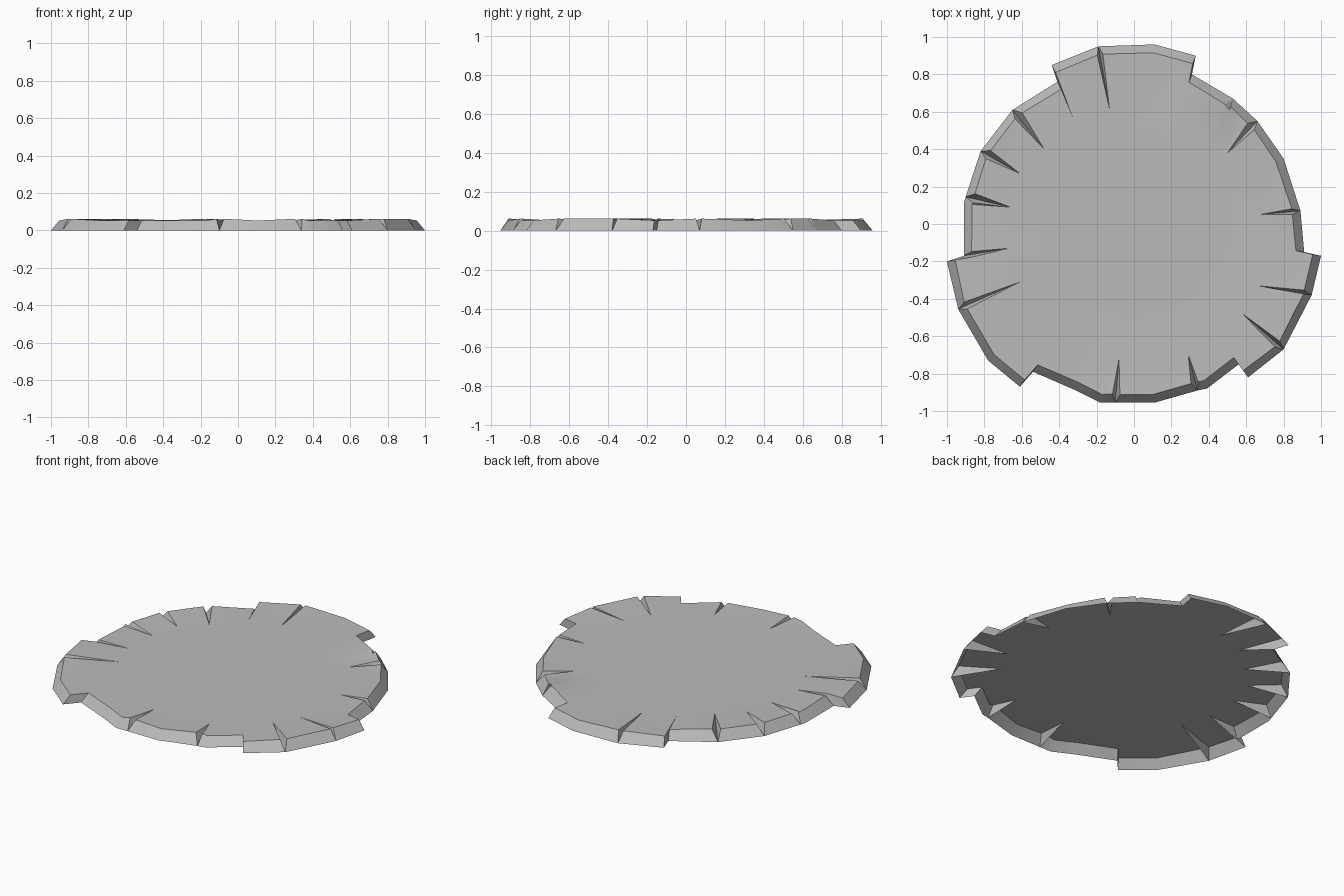
import bpy, bmesh, math
from mathutils import Vector

cube = bpy.data.objects.get("Cube")
if cube:
    bpy.data.objects.remove(cube)

grey = bpy.data.materials.new("stone grey")
grey.use_nodes = True
colour = (0.5, 0.5, 0.5, 1)
grey.diffuse_color = colour
shader = grey.node_tree.nodes["Principled BSDF"]
shader.inputs["Base Color"].default_value = colour
shader.inputs["Roughness"].default_value = 0.9

RIM_TOP, LIP_TOP, FLAT_TOP = 0.053, 0.062, 0.053
BEVEL = 0.045
bm = bmesh.new()
low, top = [], []      # matching foot and top outlines, clockwise


def add(foot, point, height):
    """One step of the outline: a foot vertex and the top vertex above it."""
    low.append(foot)
    top.append(bm.verts.new((point.x, point.y, height)))


def foot_at(x, y):
    return bm.verts.new((x, y, 0))


def inset(x, y):
    p = Vector((x, y))
    return p * (1 - BEVEL / p.length)


def rim(*points):
    """Plain corners of the outline, with the top edge set inwards."""
    for p in points:
        add(foot_at(*p), inset(*p), RIM_TOP)


def crack(mouth, end, width=0.05):
    """A V-shaped groove from the foot of the rim up to its inner end."""
    inner, e = inset(*mouth), Vector(end)
    d = (Vector(mouth) - e).normalized()
    side = Vector((d.y, -d.x)) * width / 2
    foot = foot_at(*mouth)
    add(foot, inner - side, LIP_TOP)
    add(foot, e, FLAT_TOP)
    add(foot, inner + side, LIP_TOP)


# Back edge, with its raised step
rim((-.44, .85))
crack((-.19, .95), (-.13, .61), 0.03)
rim((.11, .96), (.33, .90), (.31, .80))
# Right-hand edge (+x)
crack((.53, .67), (.51, .61), 0.03)
crack((.66, .55), (.50, .38))
rim((.80, .35))
crack((.89, .07), (.67, .05), 0.03)
rim((.91, -.15), (1, -.17))
crack((.95, -.38), (.66, -.33), 0.02)
crack((.80, -.67), (.58, -.48), 0.04)
# Front edge
rim((.61, -.82), (.56, -.75), (.39, -.88))
crack((.34, -.89), (.29, -.70), 0.04)
rim((.11, -.955))
crack((-.10, -.955), (-.08, -.72), 0.04)
rim((-.18, -.955), (-.31, -.89), (-.54, -.79), (-.61, -.87), (-.78, -.73))
# Left-hand edge (-x)
crack((-.94, -.455), (-.61, -.31), 0.04)
rim((-1, -.20))
crack((-.91, -.17), (-.67, -.13), 0.03)
rim((-.91, .11))
crack((-.90, .145), (-.66, .09))
crack((-.82, .39), (-.61, .27))
crack((-.65, .61), (-.48, .40))
# Crack in the corner of the step
rim((-.41, .76))
add(low[-1], Vector((-.32, .55)), FLAT_TOP)

# Sloped sides and groove walls; the underside is left open
count = len(low)
for i in range(count):
    j = (i + 1) % count
    corners = dict.fromkeys((low[i], top[i], top[j], low[j]))
    bm.faces.new(list(corners))

# Top surface, filled around a level middle
SIDES = 16
ring = [bm.verts.new((0.5 * math.cos(math.tau * k / SIDES),
                      0.5 * math.sin(math.tau * k / SIDES), FLAT_TOP))
        for k in range(SIDES)]
ring_edges = [bm.edges.new((ring[k], ring[(k + 1) % SIDES])) for k in range(SIDES)]
top_edges = [bm.edges.get((top[i], top[(i + 1) % count])) for i in range(count)]
bmesh.ops.triangle_fill(bm, edges=top_edges + ring_edges,
                        use_beauty=True, normal=(0, 0, 1))
if not any(set(f.verts) <= set(ring) for f in bm.faces):
    bm.faces.new(ring)

# Every face of the shell looks up and outwards
bmesh.ops.recalc_face_normals(bm, faces=bm.faces)
if sum(f.normal.z * f.calc_area() for f in bm.faces) < 0:
    bmesh.ops.reverse_faces(bm, faces=bm.faces)

mesh = bpy.data.meshes.new("cracked_slab")
bm.to_mesh(mesh)
bm.free()
mesh.materials.append(grey)
slab = bpy.data.objects.new("cracked_slab", mesh)
bpy.context.collection.objects.link(slab)
bpy.context.view_layer.objects.active = slab
slab.select_set(True)
bpy.ops.object.shade_smooth_by_angle(angle=math.radians(25))
